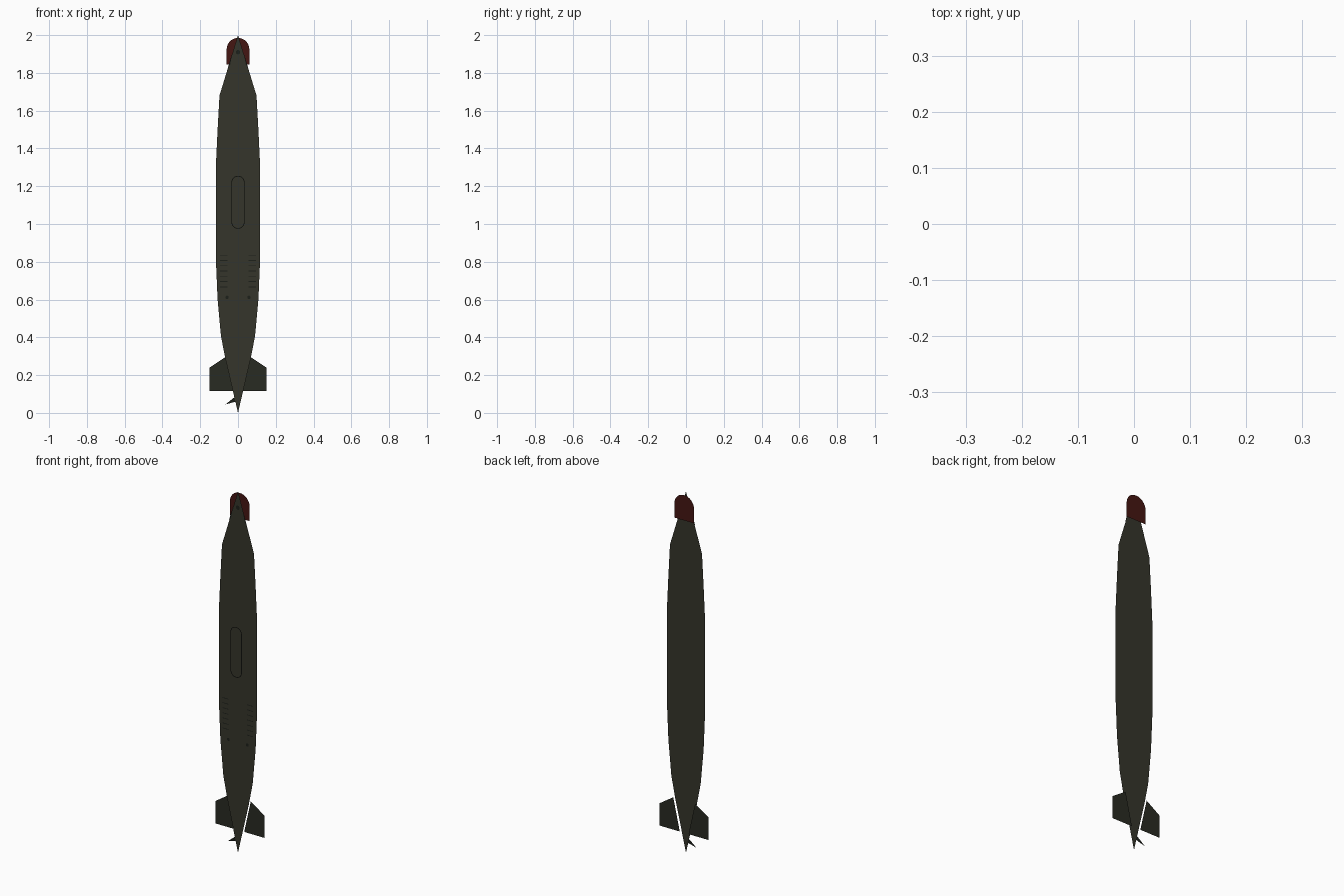
import bpy, math

if "Cube" in bpy.data.objects:
    bpy.data.objects.remove(bpy.data.objects["Cube"])


def paint(name, rgb):
    m = bpy.data.materials.new(name)
    m.diffuse_color = (*rgb, 1)
    m.use_nodes = True
    m.node_tree.nodes["Principled BSDF"].inputs["Base Color"].default_value = m.diffuse_color
    return m


OLIVE = paint("dark_olive", (0.035, 0.035, 0.024))
DARK = paint("dark_trim", (0.012, 0.014, 0.010))
FIN = paint("fin_olive", (0.022, 0.024, 0.016))
RED = paint("dark_red", (0.06, 0.008, 0.006))


def sheet(name, loops, y, mat):
    """Flat object in the xz plane; each loop becomes one face facing -y."""
    verts, faces = [], []
    for loop in loops:
        area = sum(a[0] * b[1] - b[0] * a[1] for a, b in zip(loop, loop[1:] + loop[:1]))
        if area < 0:
            loop = loop[::-1]
        faces.append(range(len(verts), len(verts) + len(loop)))
        verts += [(x, y, z) for x, z in loop]
    me = bpy.data.meshes.new(name)
    me.from_pydata(verts, [], [list(f) for f in faces])
    me.materials.append(mat)
    ob = bpy.data.objects.new(name, me)
    bpy.context.collection.objects.link(ob)
    return ob


def mirror(loop):
    return [(-x, z) for x, z in loop]


def arc(cx, cz, r, a0, a1, n):
    return [(cx + r * math.cos(math.radians(a0 + (a1 - a0) * i / n)),
             cz + r * math.sin(math.radians(a0 + (a1 - a0) * i / n))) for i in range(n + 1)]


def capsule(r, z0, z1):
    return arc(0, z1 - r, r, 0, 180, 12) + arc(0, z0 + r, r, 180, 360, 12)


# Hull: long tapered flat body
side = [(0.098, 1.68), (0.108, 1.5), (0.117, 1.31), (0.117, 0.81),
        (0.108, 0.6), (0.09, 0.405), (0.066, 0.283)]
sheet("hull", [[(0, 2.0)] + side + [(0, 0.0)] + mirror(side)[::-1]], 0, OLIVE)

# Round red nose plate behind the hull
sheet("nose_cap", [[(0.06, 1.845)] + arc(0, 1.925, 0.06, 0, 180, 16) + [(-0.06, 1.845)]],
      0.016, RED)

# Nose trim strips and sight hole
strip = [(0.030, 1.905), (0.047, 1.85), (0.054, 1.825), (0.042, 1.84)]
sheet("nose_trim", [strip, mirror(strip)], -0.002, DARK)
sheet("nose_hole", [arc(0, 1.91, 0.012, 0, 330, 11)], -0.002, DARK)

# Hatch with a thin dark rim
outer, inner = capsule(0.035, 0.975, 1.255), capsule(0.031, 0.979, 1.251)
n = len(outer)
rim = [[outer[i], outer[(i + 1) % n], inner[(i + 1) % n], inner[i]] for i in range(n)]
sheet("hatch_rim", rim, -0.016, DARK)
sheet("hatch", [inner], -0.016, OLIVE)

# Vent slits and side ports
slits = []
for i in range(7):
    z = 0.665 + i * 0.028
    s = [(0.056, z), (0.094, z), (0.094, z + 0.004), (0.056, z + 0.004)]
    slits += [s, mirror(s)]
sheet("vent_slits", slits, -0.002, DARK)
port = arc(0.058, 0.612, 0.009, 0, 330, 11)
sheet("side_ports", [port, mirror(port)], -0.002, DARK)

# Tail fins, meeting the hull edge
fin = [(0.067, 0.295), (0.15, 0.24), (0.15, 0.116), (0.027, 0.116)]
sheet("tail_fins", [fin, mirror(fin)], 0.016, FIN)

# Small barbed tail blade
sheet("tail_blade", [[(-0.016, 0.085), (-0.066, 0.045), (-0.010, 0.06)]], 0.002, DARK)
